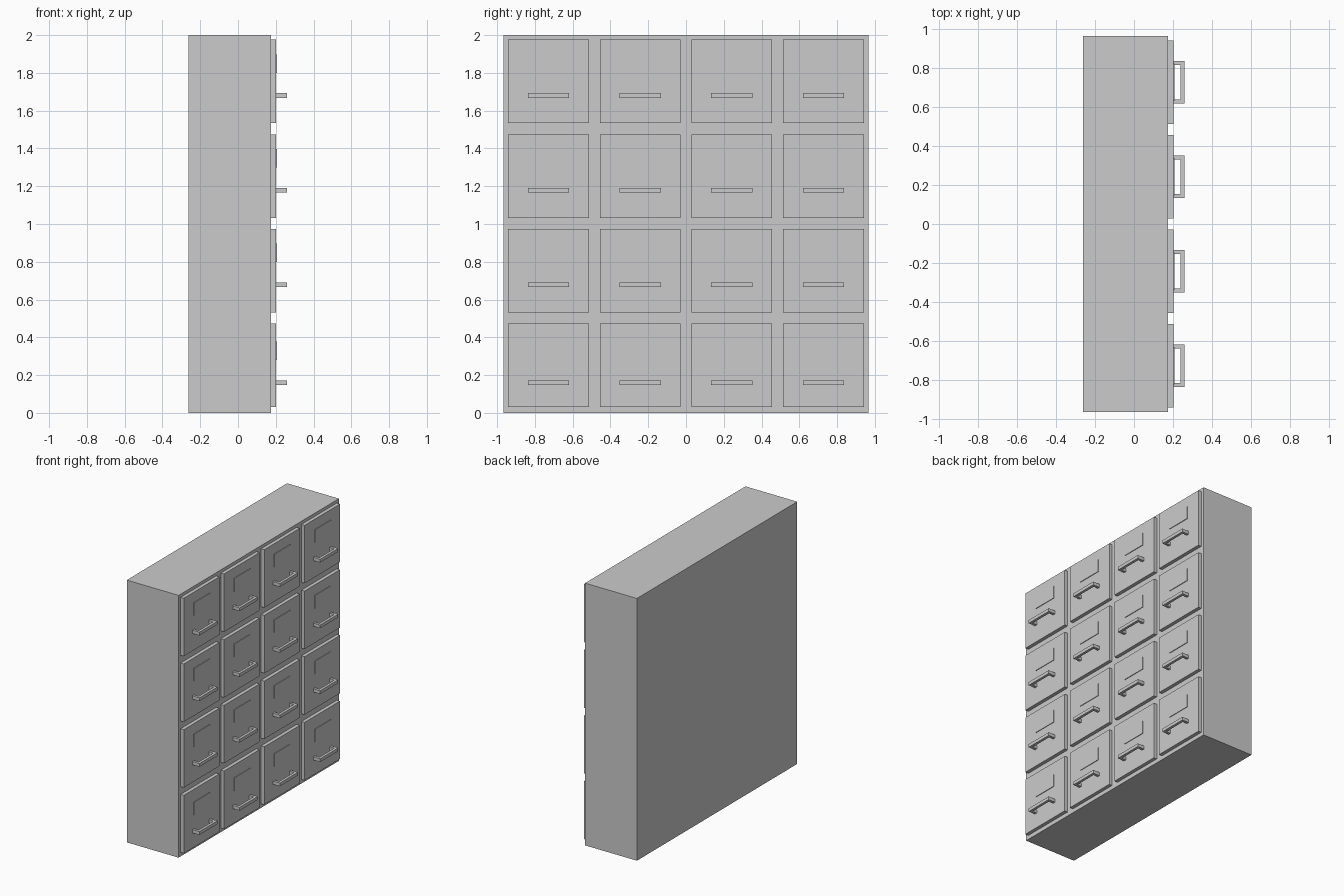
import bpy, bmesh

if "Cube" in bpy.data.objects:
    bpy.data.objects.remove(bpy.data.objects["Cube"])


def add_object(name, bm):
    bmesh.ops.recalc_face_normals(bm, faces=bm.faces)
    mesh = bpy.data.meshes.new(name)
    bm.to_mesh(mesh)
    bm.free()
    ob = bpy.data.objects.new(name, mesh)
    bpy.context.collection.objects.link(ob)
    return ob


def prism(name, outline, z0, z1):
    """Extrude an xy outline from z0 up to z1."""
    bm = bmesh.new()
    face = bm.faces.new([bm.verts.new((x, y, z0)) for x, y in outline])
    geom = bmesh.ops.extrude_face_region(bm, geom=[face])["geom"]
    verts = [g for g in geom if isinstance(g, bmesh.types.BMVert)]
    bmesh.ops.translate(bm, verts=verts, vec=(0, 0, z1 - z0))
    return add_object(name, bm)


def box(name, x0, x1, y0, y1, z0, z1):
    return prism(name, [(x0, y0), (x1, y0), (x1, y1), (x0, y1)], z0, z1)


BODY_X, FRONT_X, GRIP_X = 0.175, 0.202, 0.26

# Cabinet body
box("cabinet_body", -0.262, BODY_X, -0.966, 0.966, 0, 2)

for row in range(4):
    zc = 0.252 + 0.501 * row
    drop = 0.018 if row == 0 else 0      # bottom row hardware sits lower
    zh = zc - 0.075 - drop               # handle height
    zl = zc + 0.094 - drop               # label height
    for col in range(4):
        yc = (col - 1.5) * 0.485
        tag = f"{row + 1}_{col + 1}"

        # Drawer front
        box(f"drawer_front_{tag}", BODY_X, FRONT_X,
            yc - 0.214, yc + 0.214, zc - 0.221, zc + 0.221)

        # Raised label plate
        box(f"label_plate_{tag}", FRONT_X, FRONT_X + 0.005,
            yc - 0.097, yc + 0.097, zl - 0.049, zl + 0.049)

        # U-shaped pull handle
        w, t = 0.109, 0.02
        u = [(FRONT_X, -w), (GRIP_X, -w), (GRIP_X, w), (FRONT_X, w),
             (FRONT_X, w - t), (GRIP_X - t, w - t),
             (GRIP_X - t, t - w), (FRONT_X, t - w)]
        prism(f"pull_handle_{tag}", [(x, y + yc) for x, y in u],
              zh - 0.0125, zh + 0.0125)
